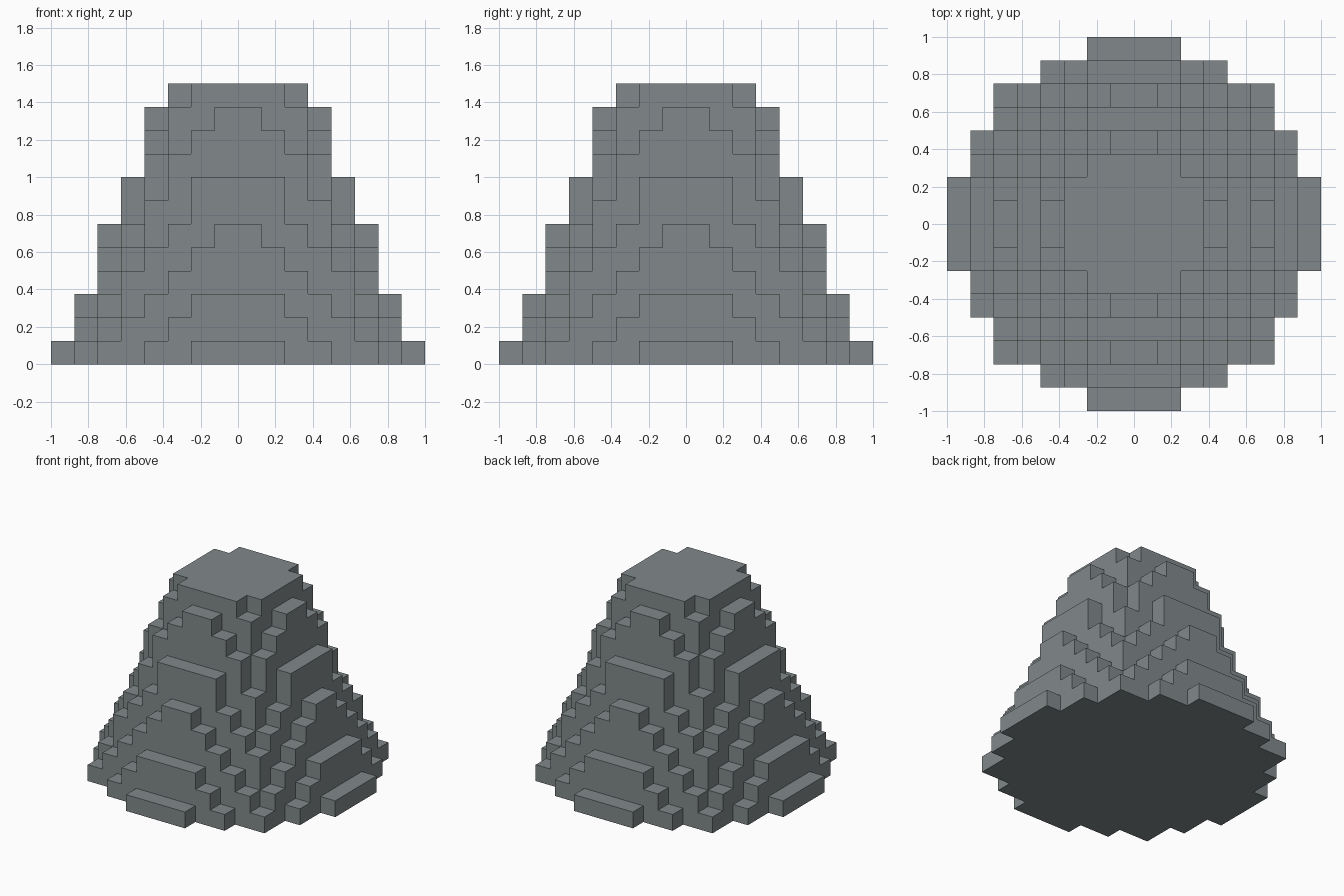
import bpy
import bmesh
from math import hypot

cube = bpy.data.objects.get("Cube")
if cube:
    bpy.data.objects.remove(cube, do_unlink=True)

STEP = 0.125   # block size
HALF = 8       # blocks from the centre to the edge
# Radius in blocks of each round layer, from the ground up
RADII = [7.8, 7.2, 6.8, 6.45, 5.9, 5.6, 5.05, 4.8, 4.4, 3.9, 3.6, 3.0]


def stack_height(i, j):
    """Number of blocks piled up on one grid cell."""
    distance = hypot(i + 0.5, j + 0.5)
    return sum(distance <= radius for radius in RADII)


def add_quad(bm, corners):
    bm.faces.new([bm.verts.new([c * STEP for c in corner]) for corner in corners])


def build_mound():
    bm = bmesh.new()
    for i in range(-HALF, HALF):
        for j in range(-HALF, HALF):
            height = stack_height(i, j)
            if not height:
                continue
            # Top and underside of the stack, in order around the cell
            ring = [(i, j), (i + 1, j), (i + 1, j + 1), (i, j + 1)]
            add_quad(bm, [(x, y, height) for x, y in ring])
            add_quad(bm, [(x, y, 0) for x, y in reversed(ring)])
            # Walls wherever the neighbouring stack is lower
            for side, (di, dj) in enumerate([(0, -1), (1, 0), (0, 1), (-1, 0)]):
                a, b = ring[side], ring[(side + 1) % 4]
                for z in range(stack_height(i + di, j + dj), height):
                    add_quad(bm, [(*a, z), (*b, z), (*b, z + 1), (*a, z + 1)])
    bmesh.ops.remove_doubles(bm, verts=bm.verts, dist=STEP / 100)
    mesh = bpy.data.meshes.new("stepped_mound")
    bm.to_mesh(mesh)
    bm.free()
    return mesh


# Stone colour
stone = bpy.data.materials.new("stone_grey")
stone.use_nodes = True
colour = (0.22, 0.25, 0.258, 1)
stone.diffuse_color = colour
stone.node_tree.nodes["Principled BSDF"].inputs["Base Color"].default_value = colour

# Blocky stone mound
mound = bpy.data.objects.new("stepped_mound", build_mound())
mound.data.materials.append(stone)
bpy.context.collection.objects.link(mound)
